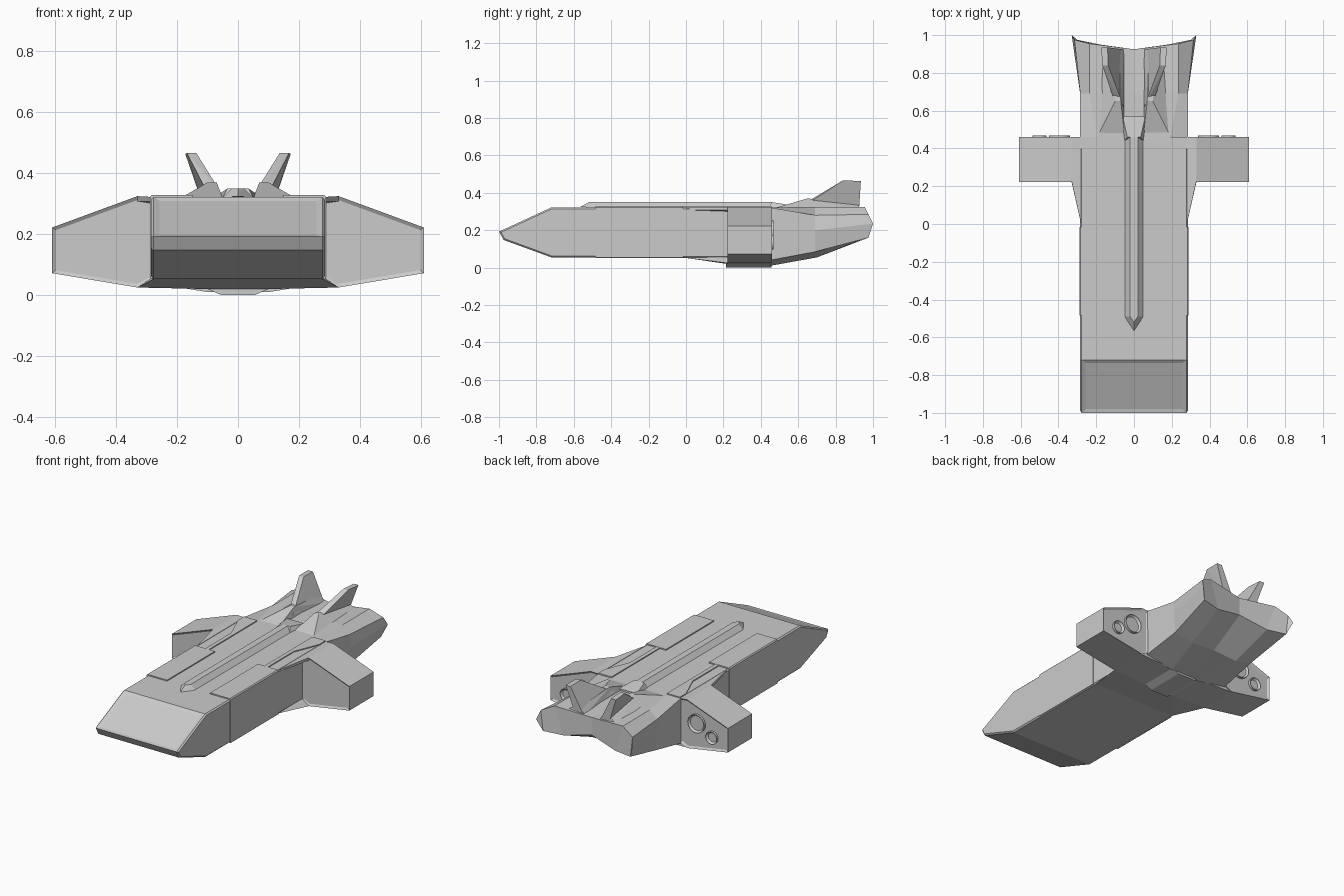
import bpy, bmesh
from mathutils import Matrix, Vector

if "Cube" in bpy.data.objects:
    bpy.data.objects.remove(bpy.data.objects["Cube"])


def finish(bm, name):
    bmesh.ops.recalc_face_normals(bm, faces=bm.faces)
    me = bpy.data.meshes.new(name)
    bm.to_mesh(me)
    bm.free()
    ob = bpy.data.objects.new(name, me)
    bpy.context.collection.objects.link(ob)
    return ob


def hull(name, pts):
    """Convex solid around a few points."""
    bm = bmesh.new()
    for p in pts:
        bm.verts.new(p)
    bmesh.ops.convex_hull(bm, input=bm.verts[:])
    bmesh.ops.delete(bm, geom=[v for v in bm.verts if not v.link_faces], context='VERTS')
    bmesh.ops.dissolve_limit(bm, angle_limit=0.01, verts=bm.verts[:], edges=bm.edges[:])
    return finish(bm, name)


def prism(profile, place, a, b):
    """Extrude a 2D profile from a to b; place(u, v, t) maps to 3D."""
    bm = bmesh.new()
    ends = [[bm.verts.new(place(u, v, t)) for u, v in profile] for t in (a, b)]
    n = len(profile)
    bm.faces.new(ends[0])
    bm.faces.new(ends[1][::-1])
    for i in range(n):
        j = (i + 1) % n
        bm.faces.new((ends[0][i], ends[0][j], ends[1][j], ends[1][i]))
    bmesh.ops.recalc_face_normals(bm, faces=bm.faces)
    return bm


def recess(bm, test, width, depth):
    """Frame and sink the faces whose normal passes the test."""
    for f in [f for f in bm.faces if test(f.normal)]:
        bmesh.ops.inset_region(bm, faces=[f], thickness=width, use_even_offset=True)
        bmesh.ops.translate(bm, verts=f.verts[:], vec=-f.normal * depth)


# Main hull with wedge nose and sunken windscreen
side = [(-1, .193), (-.72, .322), (.46, .322), (.46, .05), (-.72, .055), (-.975, .148)]
bm = prism(side, lambda u, v, t: (t, u, v), -.285, .285)
long_edges = [e for e in bm.edges
              if all(abs(v.co.x) > .28 for v in e.verts)
              and abs(e.verts[0].co.x - e.verts[1].co.x) < .01
              and min(v.co.y for v in e.verts) < .45]
bmesh.ops.bevel(bm, geom=long_edges, offset=.008, segments=1, affect='EDGES')
bm.normal_update()
windscreen = max((f for f in bm.faces if f.normal.y < -.3 and f.normal.z > .5),
                 key=lambda f: f.calc_area()).normal.copy()
recess(bm, lambda n: n.dot(windscreen) > .9999, .02, .005)
finish(bm, "main_hull")

# Central spine, pointed at the front and flared behind
spine = [(0, -.565, .325), (0, -.52, .35)]
for s in (1, -1):
    spine += [(.05 * s, -.49, .32), (.02 * s, -.49, .35), (.05 * s, .46, .32), (.02 * s, .46, .35)]
hull("spine", spine)
tail = []
for s in (1, -1):
    tail += [(.05 * s, .44, .32), (.035 * s, .46, .35), (.07 * s, .57, .315), (.06 * s, .57, .333)]
hull("spine_tail", tail)

# Underside slope and keel block
belly = []
for s in (1, -1):
    belly += [(.28 * s, 0, .052), (.33 * s, .22, .025), (.1 * s, .22, .02),
              (.33 * s, .455, .025), (.1 * s, .455, .02), (.28 * s, .455, .06), (.28 * s, .2, .06)]
hull("belly_fairing", belly)
keel = [(-.1, .05), (-.1, .02), (-.055, 0), (.055, 0), (.1, .02), (.1, .05)]
finish(prism(keel, lambda u, v, t: (u, t, v), .215, .457), "keel")

# Rear body: half sections run top centre, round the side, to bottom centre
sections = [
    [(0, .45, .322), (.19, .45, .322), (.285, .45, .322), (.285, .45, .2),
     (.285, .45, .04), (.1, .45, .01), (0, .45, .01)],
    [(0, .69, .32), (.235, .69, .325), (.285, .69, .28), (.285, .69, .2),
     (.275, .69, .085), (.16, .7, .055), (0, .7, .065)],
    [(0, .925, .305), (.235, .955, .325), (.315, .975, .285), (.33, 1, .235),
     (.3, .975, .16), (.18, .95, .155), (0, .925, .195)],
]
bm = bmesh.new()
rings = []
for h in sections:
    ring = h + [(-x, y, z) for x, y, z in h[-2:0:-1]]
    ring = ring[3:] + ring[:3]          # start at a side point
    rings.append([bm.verts.new(p) for p in ring])
n = len(rings[0])
for r0, r1 in zip(rings, rings[1:]):
    for i in range(n):
        j = (i + 1) % n
        bm.faces.new((r0[i], r0[j], r1[j], r1[i]))
for r in (rings[0], rings[-1]):
    for i in range(n // 2):
        quad = [r[i], r[i + 1], r[n - i - 1], r[(n - i) % n]]
        bm.faces.new(list(dict.fromkeys(quad)))
finish(bm, "rear_body")

for s, tag in ((1, "right"), (-1, "left")):
    def along_y(u, v, t, s=s):
        return (u * s, t, v)

    def along_z(u, v, t, s=s):
        return (u * s, v, t)

    def side_hull(name, pts, s=s, tag=tag):
        return hull(f"{name}_{tag}", [(x * s, y, z) for x, y, z in pts])

    # Stub wing with framed front and rear faces
    wing = [(.28, .05), (.33, .025), (.61, .072), (.61, .222), (.33, .325), (.28, .322)]
    bm = prism(wing, along_y, .222, .46)
    recess(bm, lambda nrm: abs(nrm.y) > .9, .012, .008)
    finish(bm, f"wing_{tag}")

    # Thin fairing from hull to wing top
    side_hull("wing_fairing", [(.28, 0, .322), (.28, .23, .322), (.33, .225, .325),
                               (.28, 0, .308), (.28, .23, .3), (.33, .225, .308)])

    # Thrusters: one large, one small, with hollow centres
    for size, x, z, r in (("large", .395, .195, .056), ("small", .5, .135, .038)):
        bm = bmesh.new()
        bmesh.ops.create_cone(bm, cap_ends=True, segments=24, radius1=r, radius2=r, depth=.035,
                              matrix=Matrix.Translation((x * s, .45, z)) @ Matrix.Rotation(1.5707963, 4, 'X'))
        bm.normal_update()
        recess(bm, lambda nrm: nrm.y > .9, .01, .012)
        finish(bm, f"{size}_thruster_{tag}")

    # Armour plate wrapping the shoulder of the hull
    plate = [(.148, .315), (.148, .329), (.283, .329), (.289, .323), (.289, .055), (.28, .052), (.28, .315)]
    finish(prism(plate, along_y, -.485, -.015), f"armour_plate_{tag}")

    # Raised strip leading back to the wing root
    strip = [(.19, -.015), (.215, -.015), (.215, .24), (.28, .4), (.28, .46), (.19, .46)]
    finish(prism(strip, along_z, .312, .328), f"top_strip_{tag}")

    # Tail fin and its sloped base
    side_hull("fin_base", [(.05, .47, .318), (.19, .47, .318), (.05, .925, .3), (.18, .93, .305),
                           (.07, .65, .37), (.1, .65, .37), (.08, .92, .345), (.11, .92, .345)])
    side_hull("tail_fin", [(.055, .62, .335), (.1, .64, .335), (.06, .925, .31), (.12, .925, .31),
                           (.137, .84, .467), (.168, .84, .467), (.14, .935, .463), (.173, .935, .463)])
